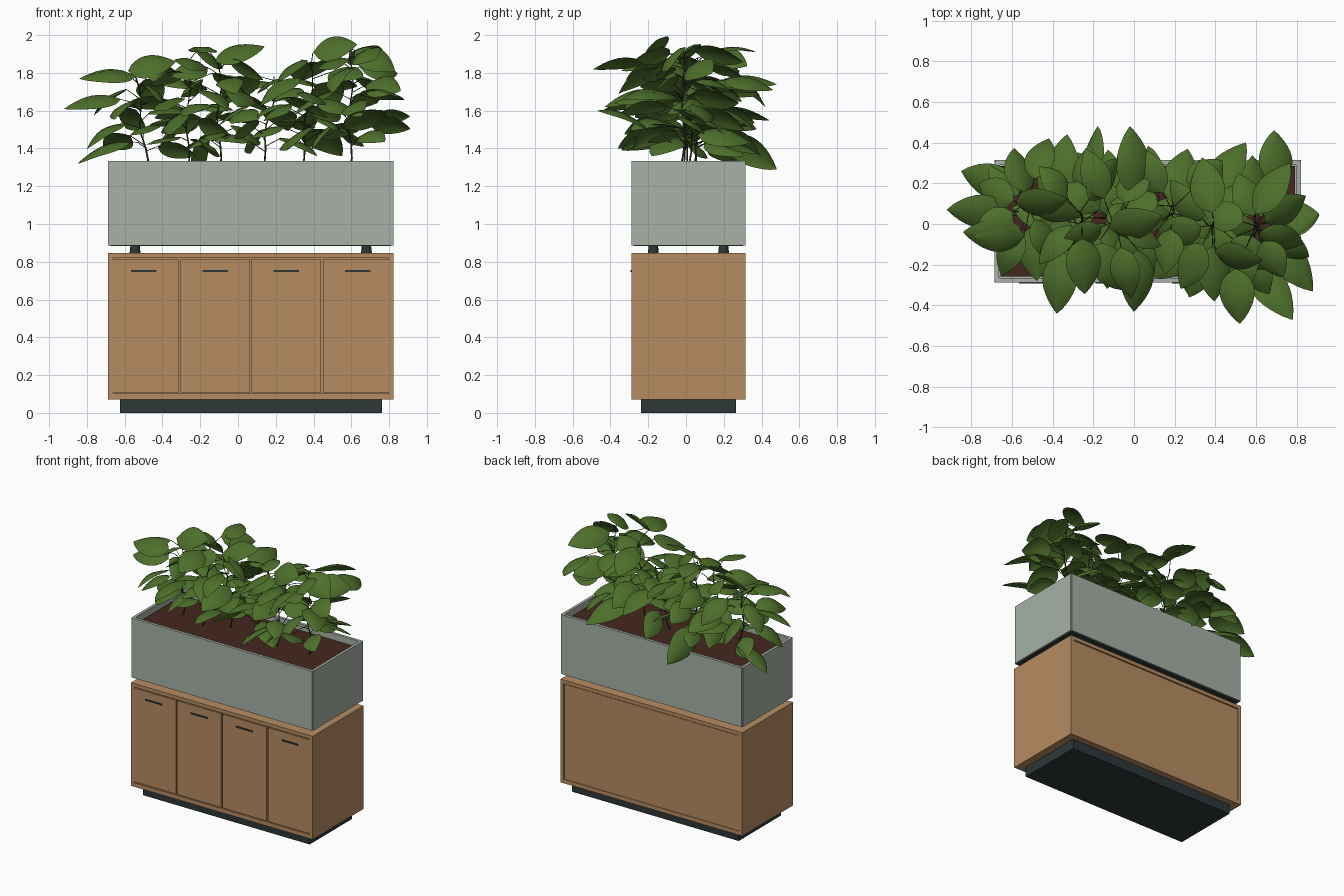
import bpy, bmesh, math, random
from mathutils import Vector

random.seed(4)
cube = bpy.data.objects.get("Cube")
if cube:
    bpy.data.objects.remove(cube, do_unlink=True)


def material(name, r, g, b):
    m = bpy.data.materials.new(name)
    m.use_nodes = True
    m.diffuse_color = (r, g, b, 1)
    node = m.node_tree.nodes["Principled BSDF"]
    node.inputs["Base Color"].default_value = (r, g, b, 1)
    node.inputs["Roughness"].default_value = 0.7
    return m


WOOD = material("oak wood", 0.475, 0.265, 0.12)
SAGE = material("sage grey", 0.385, 0.44, 0.385)
DARK = material("dark metal", 0.026, 0.038, 0.039)
SOIL = material("soil brown", 0.06, 0.02, 0.014)
LEAF = material("leaf green", 0.075, 0.16, 0.024)
STEM = material("stem green", 0.03, 0.05, 0.012)


def finish(name, bm, mat):
    mesh = bpy.data.meshes.new(name)
    bmesh.ops.recalc_face_normals(bm, faces=bm.faces)
    bm.to_mesh(mesh)
    bm.free()
    mesh.materials.append(mat)
    ob = bpy.data.objects.new(name, mesh)
    bpy.context.collection.objects.link(ob)
    return ob


def box_mesh(x0, x1, y0, y1, z0, z1):
    bm = bmesh.new()
    bmesh.ops.create_cube(bm, size=1)
    bmesh.ops.scale(bm, vec=(x1 - x0, y1 - y0, z1 - z0), verts=bm.verts)
    bmesh.ops.translate(bm, vec=((x0 + x1) / 2, (y0 + y1) / 2, (z0 + z1) / 2), verts=bm.verts)
    return bm


def box(name, mat, *bounds):
    return finish(name, box_mesh(*bounds), mat)


# Overall footprint and board thickness
L, R, F, B = -0.687, 0.822, -0.288, 0.314
T = 0.025

# Cabinet
box("plinth", DARK, L + 0.063, R - 0.06, F + 0.05, B - 0.048, 0, 0.072)
box("cabinet_bottom", WOOD, L, R, F, B, 0.072, 0.102)
box("cabinet_top", WOOD, L, R, F, B, 0.82, 0.847)
box("left_side", WOOD, R - T, R, F, B, 0.102, 0.82)
box("right_side", WOOD, L, L + T, F, B, 0.102, 0.82)
box("cabinet_core", WOOD, L + T, R - T, F + 0.03, B - 0.025, 0.102, 0.82)
box("back_panel", WOOD, L + T + 0.004, R - T - 0.004, B - 0.03, B - 0.005, 0.102, 0.815)

# Four doors between the sides, with slim pulls
door_w = (R - L) / 4
for i in range(4):
    x = L + door_w * i
    left_gap = 0.005 if i else T
    right_gap = 0.005 if i < 3 else T
    box(f"door_{i + 1}", WOOD, x + left_gap, x + door_w - right_gap, F, F + 0.02, 0.109, 0.813)
    c = x + door_w / 2
    box(f"handle_{i + 1}", DARK, c - 0.068, c + 0.068, F - 0.006, F + 0.002, 0.745, 0.756)

# Tapered feet between cabinet and planter
for x in (L + 0.142, R - 0.142):
    for y in (F + 0.115, B - 0.115):
        bm = bmesh.new()
        bmesh.ops.create_cone(bm, cap_ends=True, segments=20, radius1=0.029, radius2=0.024, depth=0.046)
        bmesh.ops.translate(bm, vec=(x, y, 0.868), verts=bm.verts)
        finish("planter_foot", bm, DARK)

# Hollow planter box
bm = box_mesh(L, R, F, B, 0.887, 1.333)
verticals = [e for e in bm.edges if abs(e.verts[0].co.z - e.verts[1].co.z) > 0.1]
bmesh.ops.bevel(bm, geom=verticals, offset=0.006, segments=2, affect="EDGES")
top = max(bm.faces, key=lambda f: f.calc_center_median().z)
bmesh.ops.inset_region(bm, faces=[top], thickness=0.03)
inner = bmesh.ops.extrude_face_region(bm, geom=[top])
bmesh.ops.delete(bm, geom=[top], context="FACES_ONLY")
bmesh.ops.translate(bm, vec=(0, 0, -0.4), verts=[v for v in inner["geom"] if isinstance(v, bmesh.types.BMVert)])
finish("planter_box", bm, SAGE)
box("planter_underside", DARK, L + 0.012, R - 0.012, F + 0.012, B - 0.012, 0.884, 0.89)
box("soil", SOIL, L + 0.029, R - 0.029, F + 0.029, B - 0.029, 1.0, 1.29)

# Foliage helpers
UP = Vector((0, 0, 1))
leaves = bmesh.new()
stems = bpy.data.curves.new("stems", "CURVE")
stems.dimensions = "3D"
stems.bevel_depth = 0.004
stems.bevel_resolution = 1
stems.materials.append(STEM)


def tube(points, r0, r1):
    s = stems.splines.new("POLY")
    s.points.add(len(points) - 1)
    for i, (p, co) in enumerate(zip(s.points, points)):
        p.co = (*co, 1)
        p.radius = r0 + (r1 - r0) * i / (len(points) - 1)


def add_leaf(base, tip, width, arch, roll):
    """Pointed oval blade, arched lengthwise and creased along its midrib."""
    axis = tip - base
    length = axis.length
    axis.normalize()
    side = axis.cross(UP).normalized()
    side = side * math.cos(roll) + side.cross(axis) * math.sin(roll)
    normal = side.cross(axis)
    rows = []
    n = 10
    for i in range(n + 1):
        t = i / n
        half = width / 2 * math.sin(math.pi * t ** 0.8) ** 0.8 if 0 < i < n else 0.002
        spine = base + axis * length * t + normal * arch * length * math.sin(math.pi * t)
        row = []
        for u in (-1, -0.55, 0, 0.55, 1):
            lift = half * (0.2 * abs(u) - 0.45 * u * u)
            row.append(leaves.verts.new(spine + side * half * u + normal * lift))
        rows.append(row)
    for a, b in zip(rows, rows[1:]):
        for j in range(4):
            leaves.faces.new((a[j], a[j + 1], b[j + 1], b[j])).smooth = True


# Stems: root x, root y, top x, top y, top z
plants = [(-0.48, 0.03, -0.54, 0.1, 1.8), (-0.27, -0.04, -0.26, 0.05, 1.88),
          (-0.1, 0.05, -0.1, 0.0, 1.88), (0.12, 0.0, 0.2, 0.08, 1.78),
          (0.33, -0.02, 0.4, 0.0, 1.86), (0.59, 0.0, 0.6, -0.02, 1.9)]
paths = []
for rx, ry, tx, ty, tz in plants:
    root, end = Vector((rx, ry, 1.27)), Vector((tx, ty, tz))
    path = [root.lerp(end, k / 8) + Vector((0.012 * math.sin(k * 1.3), 0.012 * math.sin(k), 0)) for k in range(9)]
    path[0] = root
    tube(path, 1.3, 0.6)
    paths.append(path)


def petiole(base):
    joint = min((p for path in paths for p in path), key=lambda p: (p + Vector((0, 0, 0.04)) - base).length)
    tube([joint, joint.lerp(base, 0.5) + Vector((0, 0, 0.015)), base], 0.6, 0.45)


# Outer leaves that set the silhouette: base xyz, tip xyz, roll
outer = [
    (-.57, .17, 1.43, -.85, .26, 1.32, .3), (-.62, .06, 1.66, -.92, .07, 1.61, .4),
    (-.54, -.06, 1.78, -.84, -.04, 1.77, .4), (-.37, .13, 1.6, -.33, .44, 1.55, .3),
    (-.2, .2, 1.46, -.18, .48, 1.29, 1), (.0, .15, 1.74, -.02, .48, 1.74, -.4),
    (.36, .12, 1.5, .55, .4, 1.36, .4), (.7, .2, 1.76, .69, .46, 1.71, -.4),
    (.6, .05, 1.91, .77, .3, 1.86, .6), (.7, .02, 1.56, .91, .05, 1.57, .5),
    (.66, -.06, 1.68, .88, -.33, 1.66, .3), (.58, -.2, 1.5, .78, -.47, 1.6, .3),
    (.5, -.22, 1.86, .52, -.49, 1.82, -.3), (.38, -.1, 1.5, .27, -.36, 1.4, -.5),
    (.02, -.13, 1.7, .0, -.43, 1.62, .4), (-.35, -.14, 1.65, -.38, -.44, 1.6, -.3),
    (.62, -.04, 1.92, .83, -.1, 1.81, -.7), (.4, -.14, 1.91, .63, -.18, 1.95, -.8),
    (-.12, -.02, 1.86, .14, .04, 1.94, -.5), (-.58, .1, 1.81, -.33, .12, 1.86, -.7)]
for n in outer:
    base, tip = Vector(n[:3]), Vector(n[3:6])
    petiole(base)
    add_leaf(base, tip, 0.18, 0.1, n[6])

# Remaining leaves spiral up each stem, drooping and twisting
for k, path in enumerate(paths):
    for i in range(14):
        pos = 8 * (0.22 + 0.74 * i / 13)
        j = int(pos)
        joint = path[j].lerp(path[j + 1], pos - j)
        angle = i * 2.4 + k * 1.1
        out = Vector((0.85 * math.cos(angle), math.sin(angle), 0))
        base = joint + out * random.uniform(0.05, 0.14) + UP * random.uniform(0.02, 0.06)
        tip = base + out * random.uniform(0.21, 0.28) + UP * random.uniform(-0.15, 0.01)
        tip.y = max(-0.42, min(0.42, tip.y))
        tip.z = max(1.36, tip.z)
        tube([joint, base], 0.6, 0.45)
        add_leaf(base, tip, random.uniform(0.14, 0.185), random.uniform(0.06, 0.15), random.uniform(-0.75, 0.75))

mesh = bpy.data.meshes.new("leaves")
leaves.to_mesh(mesh)
leaves.free()
mesh.materials.append(LEAF)
bpy.context.collection.objects.link(bpy.data.objects.new("leaves", mesh))
bpy.context.collection.objects.link(bpy.data.objects.new("stems", stems))
